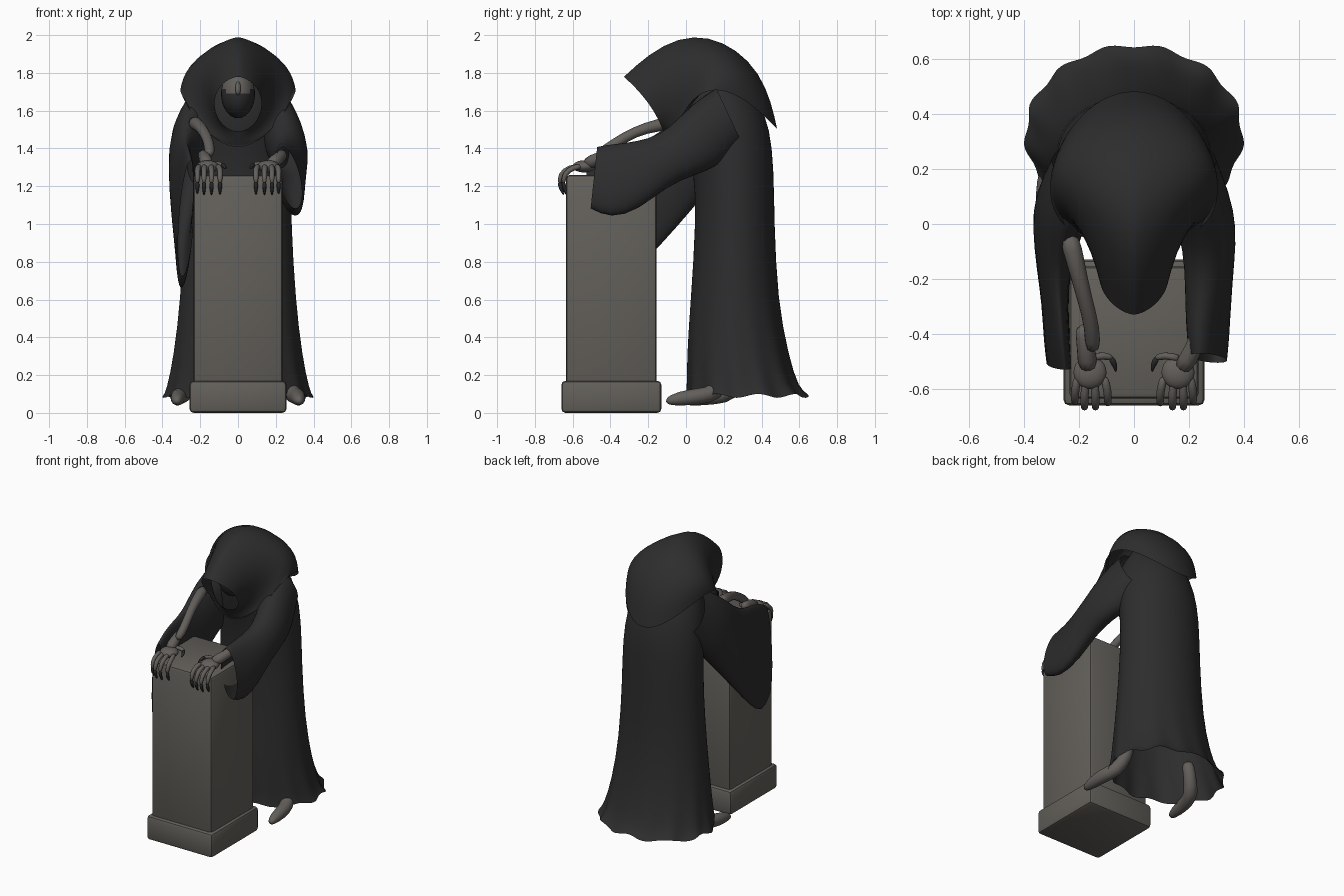
import bpy, bmesh
from math import sin, cos, pi
from mathutils import Vector

cube = bpy.data.objects.get("Cube")
if cube:
    bpy.data.objects.remove(cube, do_unlink=True)


def material(name, rgb):
    m = bpy.data.materials.new(name)
    m.use_nodes = True
    m.diffuse_color = (*rgb, 1)
    bsdf = next(n for n in m.node_tree.nodes if n.type == 'BSDF_PRINCIPLED')
    bsdf.inputs["Base Color"].default_value = (*rgb, 1)
    bsdf.inputs["Roughness"].default_value = 0.9
    return m


CLOTH = material("black cloth", (0.026, 0.026, 0.026))
STONE = material("warm grey stone", (0.125, 0.117, 0.103))
SKIN = material("grey skin", (0.125, 0.115, 0.105))
CLAW = material("dark claw", (0.022, 0.022, 0.022))


def finish(name, bm, *mats, subsurf=0):
    bmesh.ops.recalc_face_normals(bm, faces=bm.faces)
    me = bpy.data.meshes.new(name)
    bm.to_mesh(me)
    bm.free()
    ob = bpy.data.objects.new(name, me)
    bpy.context.collection.objects.link(ob)
    for m in mats:
        me.materials.append(m)
    for p in me.polygons:
        p.use_smooth = True
    if subsurf:
        mod = ob.modifiers.new("Smooth", 'SUBSURF')
        mod.levels = mod.render_levels = subsurf
    return ob


def loft(name, rings, mat, caps=False, subsurf=1):
    """Skin a list of closed point rings."""
    bm = bmesh.new()
    loops = [[bm.verts.new(p) for p in r] for r in rings]
    for a, b in zip(loops, loops[1:]):
        for i in range(len(a)):
            j = (i + 1) % len(a)
            bm.faces.new((a[i], a[j], b[j], b[i]))
    if caps:
        bm.faces.new(loops[0])
        bm.faces.new(loops[-1])
    return finish(name, bm, mat, subsurf=subsurf)


def tube(name, path, mat, n=8):
    """Tapered limb through (x, y, z, radius) points."""
    pts = [Vector(p[:3]) for p in path]
    rings = []
    for i, p in enumerate(pts):
        t = (pts[min(i + 1, len(pts) - 1)] - pts[max(i - 1, 0)]).normalized()
        u = Vector((1, 0, 0))
        u = (u - t * u.dot(t)).normalized()
        v = t.cross(u)
        r = path[i][3]
        rings.append([p + (u * cos(2 * pi * k / n) + v * sin(2 * pi * k / n)) * r
                      for k in range(n)])
    return loft(name, rings, mat, caps=True)


def ball(name, centre, radii, *mats):
    bm = bmesh.new()
    bmesh.ops.create_uvsphere(bm, u_segments=24, v_segments=16, radius=1)
    bmesh.ops.scale(bm, vec=radii, verts=bm.verts)
    bmesh.ops.translate(bm, vec=centre, verts=bm.verts)
    return finish(name, bm, *mats)


def block(name, x, y0, y1, z0, z1, bevel):
    bm = bmesh.new()
    bmesh.ops.create_cube(bm, size=1)
    bmesh.ops.scale(bm, vec=(2 * x, y1 - y0, z1 - z0), verts=bm.verts)
    bmesh.ops.translate(bm, vec=(0, (y0 + y1) / 2, (z0 + z1) / 2), verts=bm.verts)
    bmesh.ops.bevel(bm, geom=bm.edges[:], offset=bevel, segments=2,
                    profile=0.5, affect='EDGES')
    ob = finish(name, bm, STONE)
    bpy.context.view_layer.objects.active = ob
    ob.select_set(True)
    bpy.ops.object.shade_smooth_by_angle(angle=0.4)
    ob.select_set(False)


# Stone pedestal
block("pedestal_base", 0.257, -0.66, -0.13, 0, 0.17, 0.022)
block("pedestal_shaft", 0.235, -0.635, -0.155, 0.1, 1.26, 0.02)

# Robe body: height, centre y, depth radius, width radius, hem ripple
N = 56
robe = []
for z, yc, ry, rx, wave in [
        (0.09, 0.325, 0.325, 0.395, 0.03), (0.125, 0.305, 0.295, 0.375, 0.022),
        (0.3, 0.275, 0.27, 0.34, 0.008), (0.6, 0.255, 0.23, 0.305, 0),
        (1.0, 0.26, 0.208, 0.282, 0), (1.3, 0.255, 0.21, 0.28, 0),
        (1.5, 0.215, 0.23, 0.265, 0), (1.65, 0.18, 0.21, 0.22, 0),
        (1.78, 0.16, 0.12, 0.13, 0)]:
    ring = []
    for k in range(N):
        a = 2 * pi * k / N
        f = 1 + wave * cos(13 * a + pi / 2)
        ring.append((rx * f * cos(a), yc + ry * f * sin(a),
                     z + wave * 0.4 * sin(9 * a)))
    robe.append(ring)
loft("robe_body", robe, CLOTH)

# Hood and shoulder cape: top (y, z), bottom (y, z), side (y, z), width, pointedness
hood = []
for ty, tz, by, bz, sy, sz, w, p in [
        (-0.33, 1.78, -0.12, 1.49, -0.2, 1.64, 0.125, 1.2),
        (-0.2, 1.9, -0.105, 1.46, -0.1, 1.7, 0.155, 1.3),
        (-0.04, 1.99, -0.095, 1.44, 0.0, 1.72, 0.21, 1.4),
        (0.12, 1.995, -0.09, 1.43, 0.06, 1.74, 0.26, 1.3),
        (0.27, 1.925, -0.085, 1.42, 0.1, 1.75, 0.287, 1.15),
        (0.39, 1.8, -0.082, 1.415, 0.13, 1.74, 0.298, 1),
        (0.455, 1.64, -0.08, 1.41, 0.14, 1.73, 0.304, 1),
        (0.485, 1.5, -0.08, 1.405, 0.13, 1.71, 0.307, 1)]:
    ring = []
    for k in range(32):
        c, s = cos(2 * pi * k / 32), sin(2 * pi * k / 32)
        up, dn = (1 + c) / 2, (1 - c) / 2
        x = w * abs(s) ** (p if c > 0 else 1) * (1 if s > 0 else -1)
        y = up * ty + dn * by + s * s * (sy - (ty + by) / 2)
        z = up * tz + dn * bz + s * s * (sz - (tz + bz) / 2)
        ring.append((x, y, z))
    hood.append(ring)
loft("hood_and_cape", hood, CLOTH)

# Shadowed head: only the brow and nose show skin
head = ball("head", (0, -0.04, 1.69), (0.09, 0.12, 0.13), CLOTH, SKIN)
for f in head.data.polygons:
    f.material_index = int(f.center.z > 1.68 + 0.4 * abs(f.center.x))
tube("nose", [(0, -0.13, 1.76, 0.012), (0, -0.175, 1.71, 0.018),
              (0, -0.16, 1.68, 0.01)], SKIN)


# Sleeves: rings given by top point, bottom point and half width
def sleeve(name, rows):
    rings = []
    for top, bottom, w in rows:
        t, b = Vector(top), Vector(bottom)
        mid, half = (t + b) / 2, (t - b) / 2
        rings.append([mid + half * cos(2 * pi * k / 20)
                      + Vector((w * sin(2 * pi * k / 20), 0, 0)) for k in range(20)])
    loft(name, rings, CLOTH)


sleeve("left_sleeve", [
    ((0.17, 0.16, 1.72), (0.17, 0.3, 1.42), 0.13),
    ((0.23, 0.03, 1.64), (0.24, 0.17, 1.3), 0.115),
    ((0.26, -0.09, 1.505), (0.28, 0.05, 1.26), 0.105),
    ((0.26, -0.2, 1.45), (0.29, -0.1, 1.2), 0.09),
    ((0.24, -0.33, 1.43), (0.3, -0.25, 1.07), 0.08),
    ((0.235, -0.43, 1.42), (0.305, -0.4, 1.025), 0.07),
    ((0.235, -0.47, 1.41), (0.305, -0.505, 1.08), 0.06)])
sleeve("right_sleeve", [
    ((-0.17, 0.16, 1.72), (-0.17, 0.3, 1.42), 0.13),
    ((-0.24, 0.03, 1.64), (-0.26, 0.16, 1.23), 0.115),
    ((-0.27, -0.08, 1.54), (-0.29, 0.03, 1.07), 0.09),
    ((-0.28, -0.2, 1.44), (-0.31, -0.12, 0.9), 0.06),
    ((-0.27, -0.33, 1.42), (-0.305, -0.27, 0.74), 0.045),
    ((-0.26, -0.45, 1.39), (-0.3, -0.42, 0.62), 0.045),
    ((-0.25, -0.53, 1.34), (-0.295, -0.5, 0.72), 0.04)])

# Thin bare forearm slipping out of the right sleeve
tube("right_forearm", [(-0.24, -0.03, 1.54, 0.045), (-0.21, -0.15, 1.525, 0.035),
                       (-0.18, -0.27, 1.49, 0.03), (-0.15, -0.38, 1.425, 0.03),
                       (-0.15, -0.47, 1.36, 0.032)], SKIN)

# Hands with clawed fingers gripping the pedestal edge
for side, s, wrist in (("left", 1, 0.24), ("right", -1, 0.19)):
    tube(side + "_wrist", [(s * wrist, -0.36, 1.375, 0.032),
                           (s * (wrist - 0.015), -0.45, 1.355, 0.034),
                           (s * 0.165, -0.54, 1.31, 0.045)], SKIN)
    ball(side + "_palm", (s * 0.16, -0.54, 1.305), (0.06, 0.06, 0.032), SKIN)
    for i, x in enumerate((0.215, 0.18, 0.14, 0.095)):
        reach = (0.02, 0, 0, 0.015)[i]
        name = f"{side}_finger_{i + 1}"
        k = s * (0.16 + (x - 0.16) * 0.75)
        tube(name, [(k, -0.55, 1.305, 0.018), (s * x, -0.62 + reach, 1.3, 0.016),
                    (s * x, -0.665 + reach, 1.265, 0.016),
                    (s * x, -0.67 + reach, 1.21, 0.012)], SKIN)
        tube(name + "_claw", [(s * x, -0.67 + reach, 1.225, 0.013),
                              (s * x, -0.665 + reach, 1.19, 0.012),
                              (s * x, -0.645 + reach, 1.15, 0.003)], CLAW)
    tube(side + "_thumb", [(s * 0.17, -0.49, 1.32, 0.024),
                           (s * 0.11, -0.475, 1.32, 0.02),
                           (s * 0.075, -0.49, 1.31, 0.013)], SKIN)
    tube(side + "_thumb_claw", [(s * 0.085, -0.485, 1.315, 0.014),
                                (s * 0.07, -0.51, 1.305, 0.012),
                                (s * 0.065, -0.54, 1.29, 0.003)], CLAW)

# Bare feet, one stepping ahead of the other
for side, s, dy in (("left", 1, 0), ("right", -1, 0.08)):
    tube(side + "_foot", [(s * 0.325, -0.11 + dy, 0.06, 0.018),
                          (s * 0.32, -0.04 + dy, 0.075, 0.04),
                          (s * 0.315, 0.07 + dy, 0.088, 0.046),
                          (s * 0.28, 0.16 + dy, 0.1, 0.05),
                          (s * 0.23, 0.2 + dy, 0.2, 0.042),
                          (s * 0.21, 0.2 + dy, 0.3, 0.042)], SKIN, n=12)
